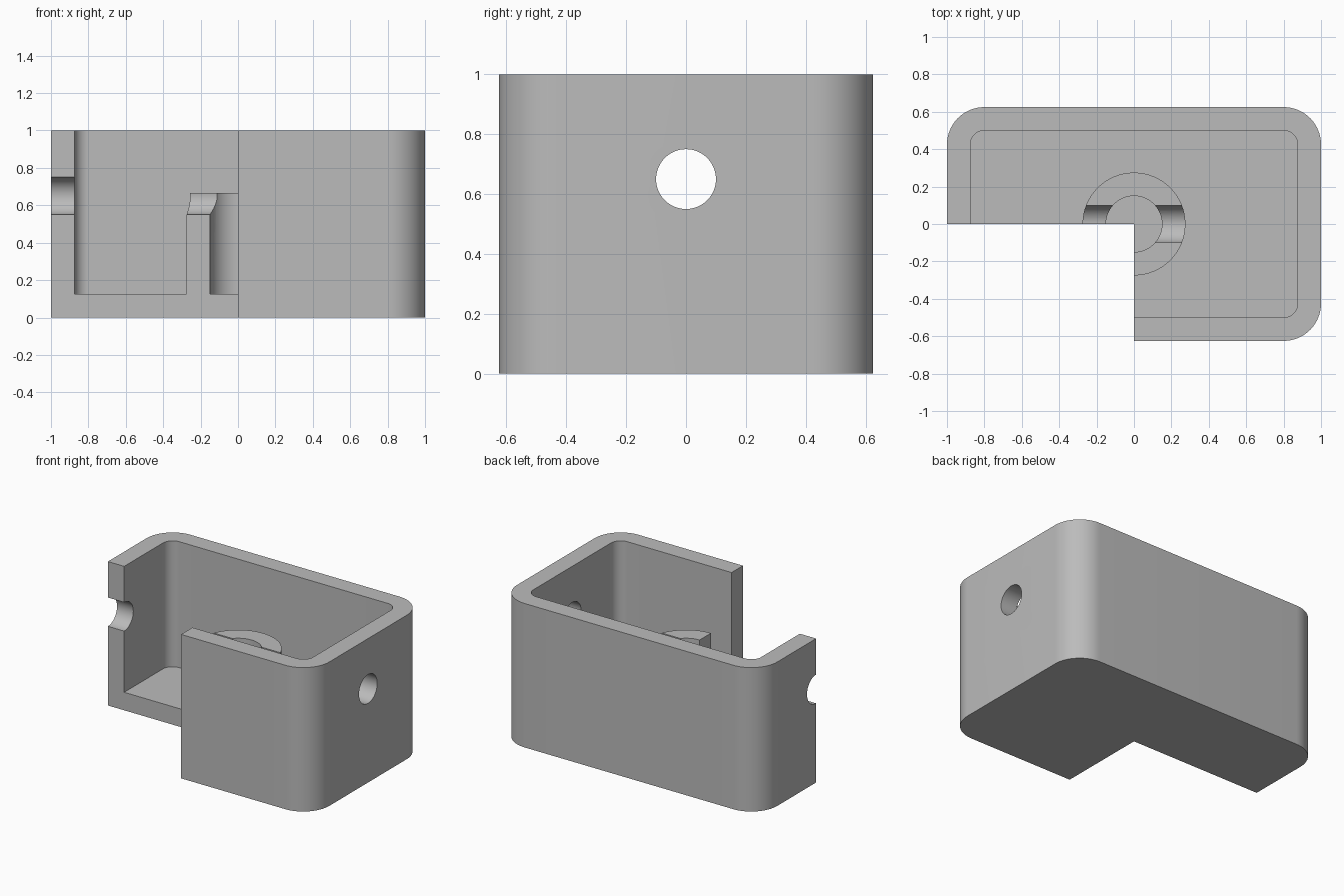
import bpy, bmesh, math

cube = bpy.data.objects.get("Cube")
if cube:
    bpy.data.objects.remove(cube, do_unlink=True)

grey = bpy.data.materials.new("plain grey")
grey.use_nodes = True
colour = (0.5, 0.5, 0.5, 1)
grey.diffuse_color = colour
grey.node_tree.nodes["Principled BSDF"].inputs["Base Color"].default_value = colour


def prism(name, outline, z0, z1):
    """Extrude a flat outline from z0 up to z1."""
    bm = bmesh.new()
    face = bm.faces.new([bm.verts.new((x, y, z0)) for x, y in outline])
    top = bmesh.ops.extrude_face_region(bm, geom=[face])["geom"]
    verts = [v for v in top if isinstance(v, bmesh.types.BMVert)]
    bmesh.ops.translate(bm, verts=verts, vec=(0, 0, z1 - z0))
    bmesh.ops.recalc_face_normals(bm, faces=bm.faces)
    mesh = bpy.data.meshes.new(name)
    bm.to_mesh(mesh)
    bm.free()
    obj = bpy.data.objects.new(name, mesh)
    bpy.context.collection.objects.link(obj)
    mesh.materials.append(grey)
    return obj


def rounded_rect(hx, hy, r, steps=16):
    points = []
    for corner, (sx, sy) in enumerate([(1, 1), (-1, 1), (-1, -1), (1, -1)]):
        for i in range(steps + 1):
            a = (corner + i / steps) * math.pi / 2
            points.append((sx * (hx - r) + r * math.cos(a),
                           sy * (hy - r) + r * math.sin(a)))
    return points


def circle(r, steps=64):
    return [(r * math.cos(math.tau * i / steps), r * math.sin(math.tau * i / steps))
            for i in range(steps)]


def combine(target, other, operation):
    """Apply a boolean and discard the helper object."""
    mod = target.modifiers.new("boolean", "BOOLEAN")
    mod.object, mod.operation, mod.solver = other, operation, "EXACT"
    bpy.context.view_layer.objects.active = target
    bpy.ops.object.modifier_apply(modifier=mod.name)
    bpy.data.objects.remove(other, do_unlink=True)


floor = 0.125

# Box with a rounded cavity
box = prism("sectioned_box", rounded_rect(1, 0.625, 0.2), 0, 1)
combine(box, prism("cavity", rounded_rect(0.875, 0.5, 0.075), floor, 1.2), "DIFFERENCE")

# Hollow boss on the floor
combine(box, prism("boss", circle(0.275), 0.06, 0.665), "UNION")
combine(box, prism("bore", circle(0.15), floor, 0.9), "DIFFERENCE")

# Round cross hole through both end walls and the boss
hole = prism("cross_hole", circle(0.1), -1.5, 1.5)
hole.rotation_euler.y = math.pi / 2
hole.location.z = 0.65
bpy.context.view_layer.update()
combine(box, hole, "DIFFERENCE")

# Front right quarter cut away
quarter = [(-1.5, -1.5), (0, -1.5), (0, 0), (-1.5, 0)]
combine(box, prism("quarter_cut", quarter, -0.5, 1.5), "DIFFERENCE")

# Smooth curves, sharp edges
bpy.ops.object.select_all(action="DESELECT")
box.select_set(True)
bpy.context.view_layer.objects.active = box
bpy.ops.object.shade_smooth_by_angle(angle=math.radians(30))
